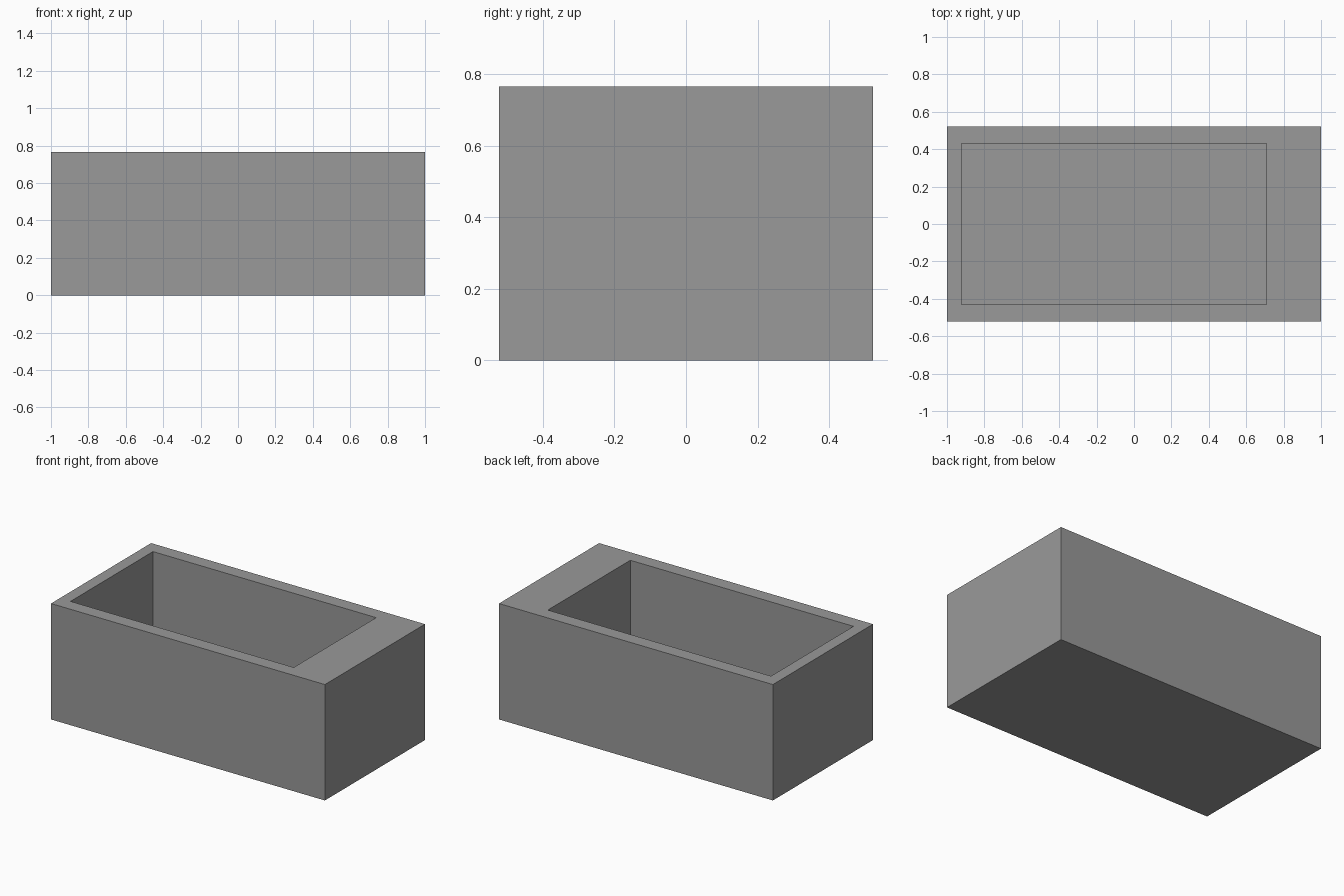
import bpy
import bmesh
from mathutils import Vector

cube = bpy.data.objects.get("Cube")
if cube:
    bpy.data.objects.remove(cube, do_unlink=True)

# Overall size, pocket limits and floor level
LENGTH, WIDTH, HEIGHT = 2.0, 1.044, 0.765
POCKET_LEFT, POCKET_RIGHT, POCKET_HALF_Y = -0.922, 0.708, 0.43
FLOOR = 0.09

# Plain grey material
grey = bpy.data.materials.new("plain_grey")
grey.use_nodes = True
color = (0.32, 0.32, 0.32, 1)
grey.diffuse_color = color
grey.node_tree.nodes["Principled BSDF"].inputs["Base Color"].default_value = color

# Outer block
bm = bmesh.new()
bmesh.ops.create_cube(bm, size=1)
for v in bm.verts:
    v.co = Vector((v.co.x * LENGTH, v.co.y * WIDTH, (v.co.z + 0.5) * HEIGHT))

# Inset the top face and fit the rim to the off-centre opening
bm.normal_update()
top = max(bm.faces, key=lambda f: f.calc_center_median().z)
bmesh.ops.inset_region(bm, faces=[top], thickness=0.08)
for v in top.verts:
    v.co.x = POCKET_RIGHT if v.co.x > 0 else POCKET_LEFT
    v.co.y = POCKET_HALF_Y if v.co.y > 0 else -POCKET_HALF_Y

# Push the opening down into a deep open pocket
pocket = bmesh.ops.extrude_face_region(bm, geom=[top])
for v in (g for g in pocket["geom"] if isinstance(g, bmesh.types.BMVert)):
    v.co.z = FLOOR
if top.is_valid:
    bmesh.ops.delete(bm, geom=[top], context="FACES_ONLY")
bmesh.ops.recalc_face_normals(bm, faces=bm.faces)

mesh = bpy.data.meshes.new("open_box")
bm.to_mesh(mesh)
bm.free()
mesh.materials.append(grey)
box = bpy.data.objects.new("open_box", mesh)
bpy.context.collection.objects.link(box)
